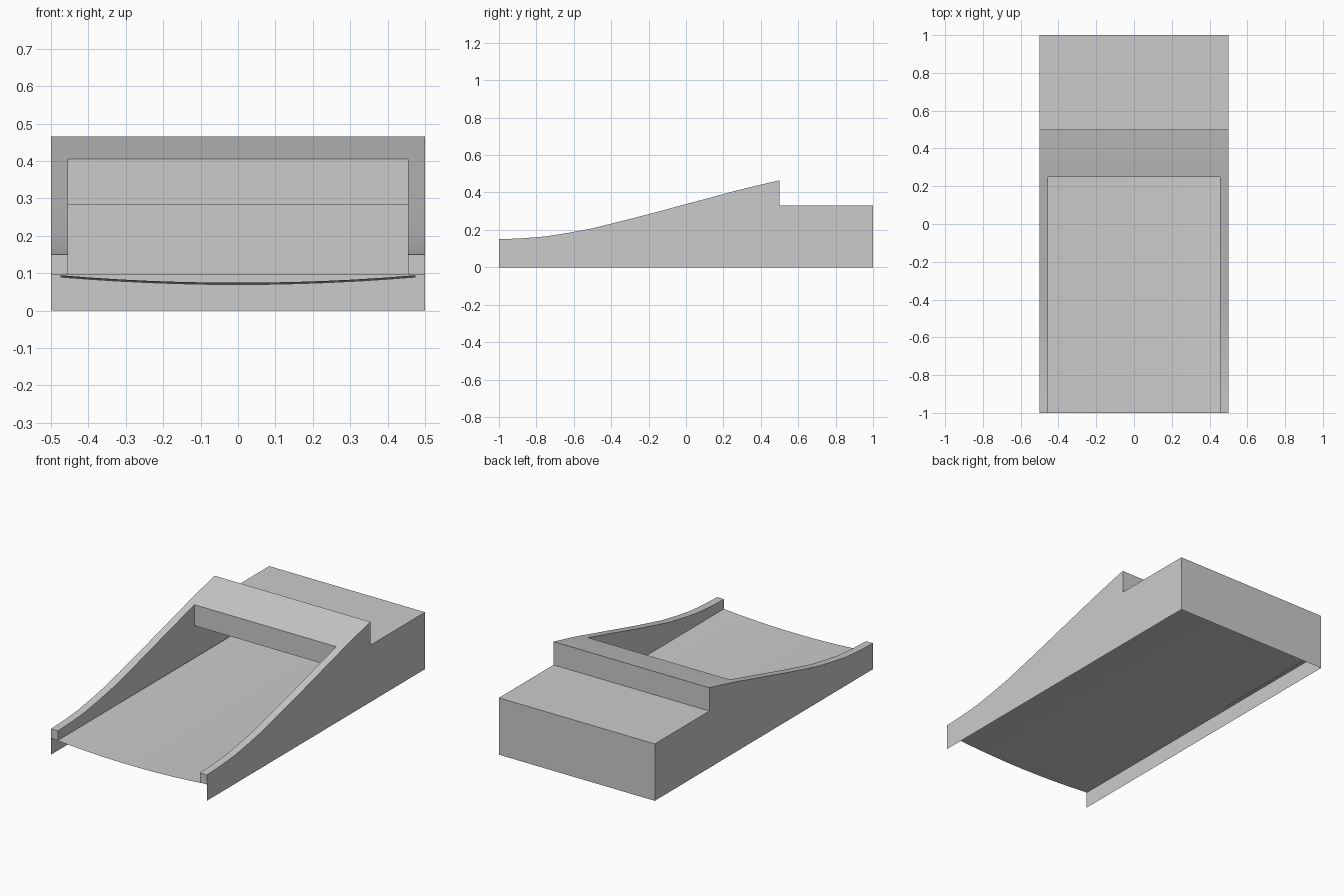
import bpy, bmesh, math

if "Cube" in bpy.data.objects:
    bpy.data.objects.remove(bpy.data.objects["Cube"])

grey = bpy.data.materials.new("plain_grey")
grey.diffuse_color = (0.6, 0.6, 0.6, 1)
grey.use_nodes = True
grey.node_tree.nodes["Principled BSDF"].inputs["Base Color"].default_value = grey.diffuse_color

OUT, INN = 0.5, 0.455          # outer and inner half widths
LOW, CEIL = 0.095, 0.283       # underside of thick walls, tunnel ceiling
BAR, STEP, INBACK = 0.25, 0.5, 0.955
CURVE = [(-1, .15), (-.875, .155), (-.75, .165), (-.625, .185), (-.5, .208),
         (-.375, .239), (-.25, .271), (-.125, .304), (0, .338), (.125, .371),
         (.25, .405), (.375, .436), (.5, .465)]


def finish(bm, name):
    bmesh.ops.remove_doubles(bm, verts=bm.verts, dist=0.0005)
    bmesh.ops.recalc_face_normals(bm, faces=bm.faces)
    me = bpy.data.meshes.new(name)
    bm.to_mesh(me)
    bm.free()
    me.materials.append(grey)
    ob = bpy.data.objects.new(name, me)
    bpy.context.collection.objects.link(ob)
    bpy.ops.object.select_all(action='DESELECT')
    ob.select_set(True)
    bpy.context.view_layer.objects.active = ob
    bpy.ops.object.shade_smooth_by_angle(angle=math.radians(30))
    return ob


# Hollow ramp housing: side walls, cross bar, rear box
bm = bmesh.new()


def face(*pts):
    return bm.faces.new([bm.verts.new(p) for p in pts])


def across(a, b, w):
    """Full-width quad between two (y, z) points."""
    face((-w, *a), (w, *a), (w, *b), (-w, *b))


for s in (-1, 1):
    o, i = s * OUT, s * INN
    # outer skin down to the ground
    side = [(-1, 0)] + CURVE + [(STEP, .33), (1, .33), (1, 0)]
    face(*[(o, y, z) for y, z in side])
    # inner skin
    inner = [(-1, LOW)] + [p for p in CURVE if p[0] <= BAR]
    inner += [(BAR, CEIL), (INBACK, CEIL), (INBACK, LOW)]
    face(*[(i, y, z) for y, z in inner])
    # rail end and wall underside
    face((i, -1, LOW), (o, -1, LOW), (o, -1, .15), (i, -1, .15))
    face((i, -1, LOW), (o, -1, LOW), (o, INBACK, LOW), (i, INBACK, LOW))

# top surface: two rails in front, full width over the cross bar
for a, b in zip(CURVE, CURVE[1:]):
    if b[0] <= BAR:
        for s in (-1, 1):
            o, i = s * OUT, s * INN
            face((i, *a), (o, *a), (o, *b), (i, *b))
    elif a[0] == BAR:
        face((-OUT, *a), (-INN, *a), (INN, *a), (OUT, *a), (OUT, *b), (-OUT, *b))
    else:
        across(a, b, OUT)
across((STEP, .465), (STEP, .33), OUT)
across((STEP, .33), (1, .33), OUT)
across((1, .33), (1, 0), OUT)
# inside of the bar, tunnel ceiling and inner back
across((BAR, .405), (BAR, CEIL), INN)
across((BAR, CEIL), (INBACK, CEIL), INN)
across((INBACK, CEIL), (INBACK, LOW), INN)
across((INBACK, LOW), (1, LOW), OUT)
finish(bm, "ramp_housing")

# Thin sagging bed that runs through the housing
bm = bmesh.new()
bmesh.ops.create_grid(bm, x_segments=12, y_segments=8, size=1)
for v in bm.verts:
    u, t = v.co.x, (v.co.y + 1) / 2
    v.co = (u * .475, -1 + t * 1.96, .0945 - .02 * (1 - u * u) - .006 * t)
finish(bm, "sagging_bed")
